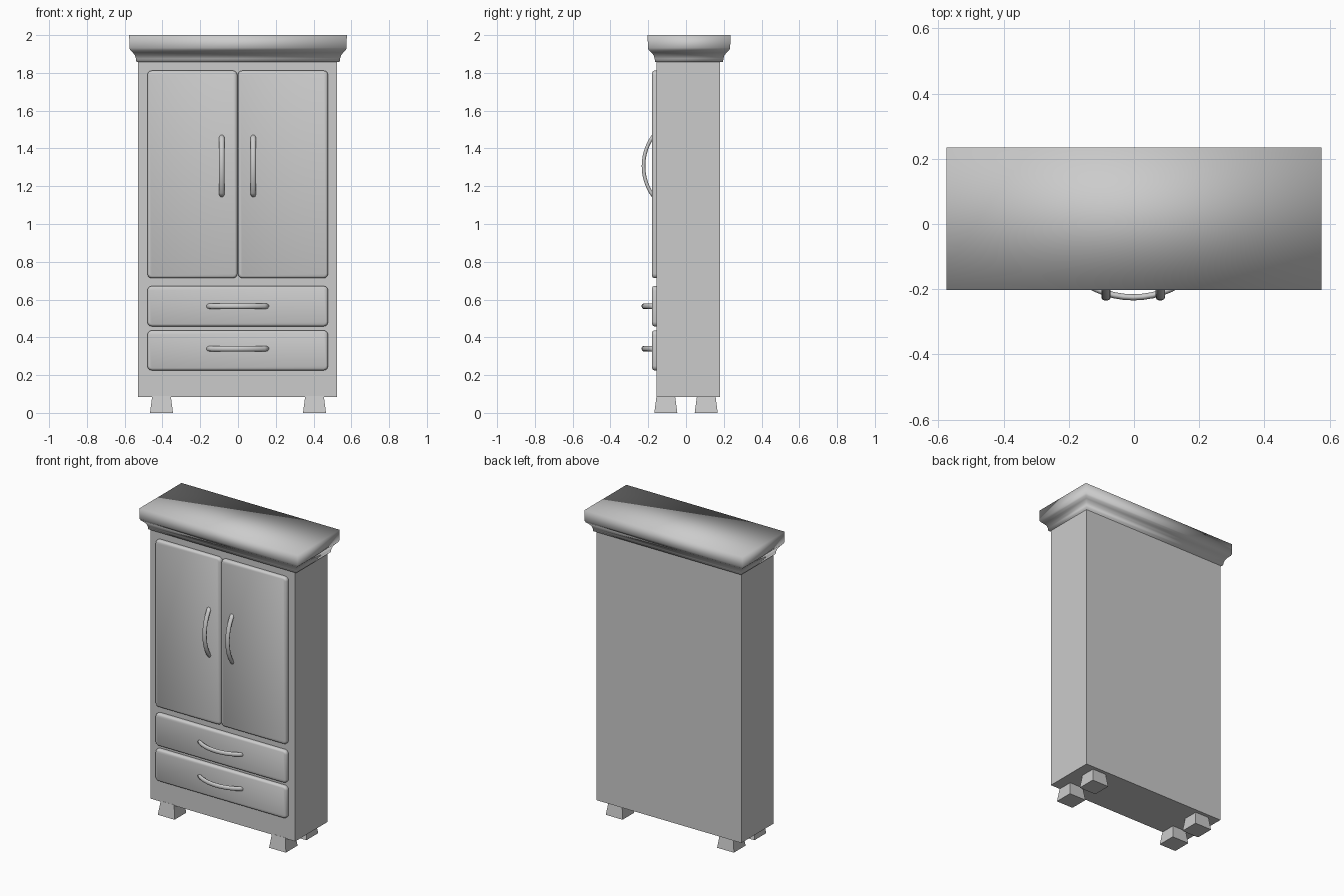
import bpy, bmesh
from math import cos, sin, pi, radians
from mathutils import Vector

if "Cube" in bpy.data.objects:
    bpy.data.objects.remove(bpy.data.objects["Cube"], do_unlink=True)

paint = bpy.data.materials.new("light_grey")
paint.use_nodes = True
GREY = (0.6, 0.6, 0.6, 1)
paint.diffuse_color = GREY
paint.node_tree.nodes["Principled BSDF"].inputs["Base Color"].default_value = GREY


def finish(name, bm, smooth=False):
    bmesh.ops.recalc_face_normals(bm, faces=bm.faces)
    for face in bm.faces:
        face.smooth = smooth
    mesh = bpy.data.meshes.new(name)
    bm.to_mesh(mesh)
    bm.free()
    mesh.materials.append(paint)
    ob = bpy.data.objects.new(name, mesh)
    bpy.context.collection.objects.link(ob)
    return ob


def skin(name, rings, smooth=False):
    """Bridge a list of equal-length closed rings and cap both ends."""
    bm = bmesh.new()
    loops = [[bm.verts.new(p) for p in ring] for ring in rings]
    n = len(loops[0])
    for a, b in zip(loops, loops[1:]):
        for i in range(n):
            j = (i + 1) % n
            bm.faces.new((a[i], a[j], b[j], b[i]))
    bm.faces.new(loops[0])
    bm.faces.new(loops[-1])
    return finish(name, bm, smooth)


def rect(cx, cy, hx, hy, z):
    return [(cx + sx * hx, cy + sy * hy, z)
            for sx, sy in ((-1, -1), (1, -1), (1, 1), (-1, 1))]


def panel(name, x0, x1, z0, z1):
    """Softly rounded front panel standing proud of the carcass."""
    def ring(y, inset):
        r = 0.024 - inset
        pts = []
        for k, (cx, cz) in enumerate(((x1, z1), (x0, z1), (x0, z0), (x1, z0))):
            sx, sz = (1 if cx == x1 else -1), (1 if cz == z1 else -1)
            for s in range(4):
                a = pi / 2 * (k + s / 3)
                pts.append((cx - sx * 0.024 + r * cos(a), y,
                            cz - sz * 0.024 + r * sin(a)))
        return pts
    return skin(name, [ring(-0.14, 0), ring(-0.168, 0), ring(-0.176, 0.004),
                       ring(-0.18, 0.012)], True)


def handle(name, x, z, along):
    """Bowed bar with an oval section, ends sunk into the panel."""
    side = Vector((0, 0, 1)) if along.x else Vector((1, 0, 0))
    rings = []
    steps = 12
    for i in range(steps + 1):
        t = 2 * i / steps - 1
        a = t * radians(42)
        bow = (cos(a) - cos(radians(42))) / (1 - cos(radians(42)))
        mid = Vector((x, -0.17 - 0.055 * bow, z)) + along * (0.163 * sin(a) / sin(radians(42)))
        out = Vector((0, -cos(a), 0)) + along * sin(a)
        rings.append([mid + side * (0.0145 * cos(b)) + out * (0.01 * sin(b))
                      for b in (2 * pi * k / 10 for k in range(10))])
    return skin(name, rings, True)


# Carcass
skin("carcass", [rect(-0.002, 0.0125, 0.527, 0.1675, z) for z in (0.085, 1.87)])

# Cornice: moulded profile of half width, half depth, height
PROFILE = ((0.538, 0.18, 1.858), (0.54, 0.182, 1.875), (0.546, 0.187, 1.893),
           (0.557, 0.2, 1.908), (0.57, 0.213, 1.92), (0.575, 0.218, 1.932),
           (0.576, 0.219, 2.0))
skin("cornice", [rect(0, 0.016, *p) for p in PROFILE], True)

# Feet: blocks flaring toward the floor
for sx, side in ((-1, "right"), (1, "left")):
    for sy, end in ((-1, "front"), (1, "back")):
        skin(f"{end}_{side}_foot", [rect(sx * 0.405, sy * 0.107, h, h, z)
                                    for h, z in ((0.061, 0), (0.049, 0.09))])

# Doors and drawers
panel("right_door", -0.48, -0.003, 0.713, 1.812)
panel("left_door", 0.0, 0.477, 0.713, 1.812)
panel("upper_drawer", -0.48, 0.477, 0.458, 0.672)
panel("lower_drawer", -0.48, 0.477, 0.225, 0.437)

# Handles
UP, ACROSS = Vector((0, 0, 1)), Vector((1, 0, 0))
handle("right_door_handle", -0.086, 1.307, UP)
handle("left_door_handle", 0.081, 1.307, UP)
handle("upper_drawer_handle", -0.002, 0.565, ACROSS)
handle("lower_drawer_handle", -0.002, 0.34, ACROSS)
